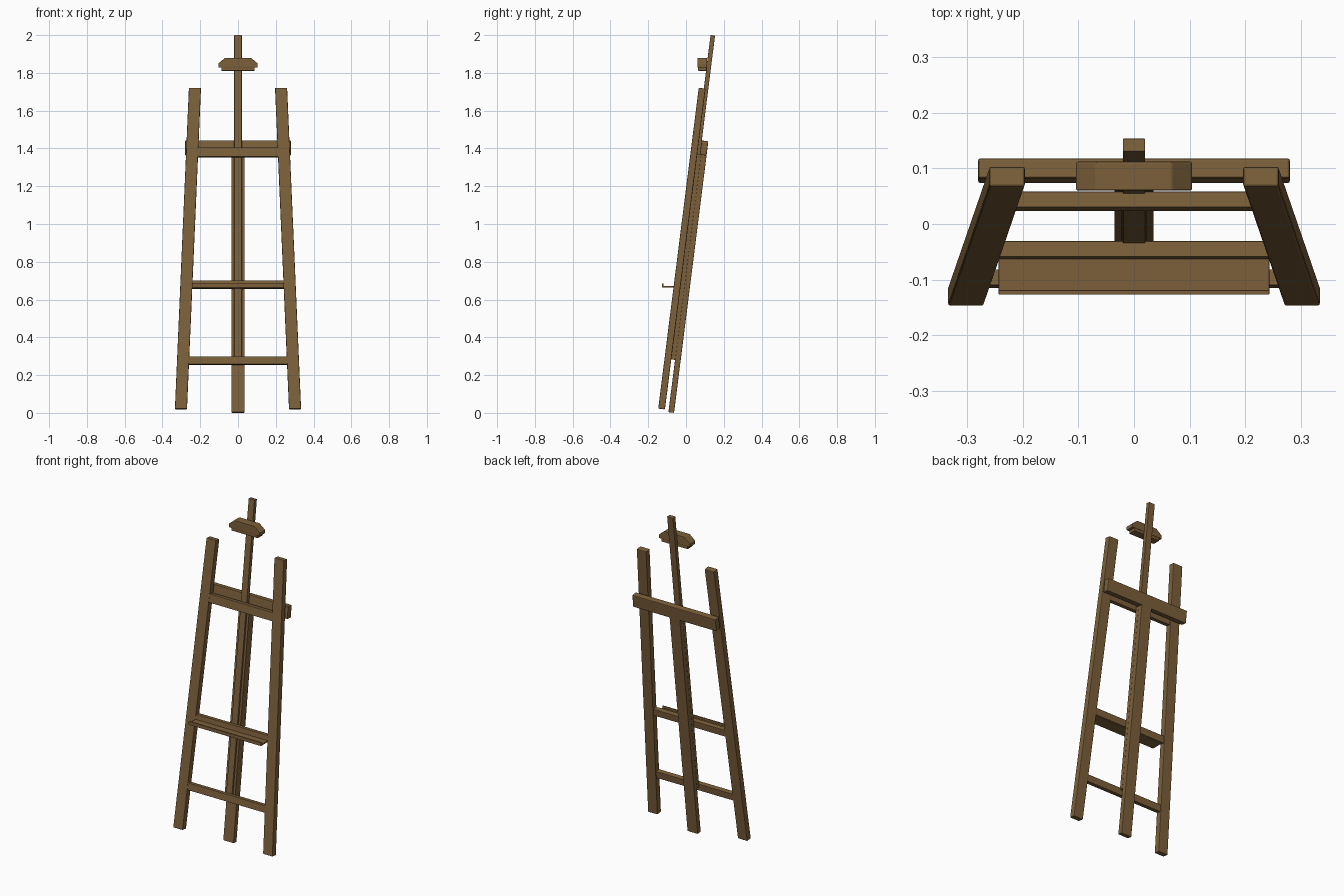
import bpy, math

cube = bpy.data.objects.get("Cube")
if cube:
    bpy.data.objects.remove(cube, do_unlink=True)

LEAN = math.radians(7.2)   # the whole frame leans back
BASE_Y = -0.15

wood = bpy.data.materials.new("brown_wood")
wood.use_nodes = True
colour = (0.2, 0.117, 0.043, 1)
wood.diffuse_color = colour
bsdf = wood.node_tree.nodes["Principled BSDF"]
bsdf.inputs["Base Color"].default_value = colour
bsdf.inputs["Roughness"].default_value = 0.8


def extrude(name, outline, front, back, leaning=True, bevel=0.003):
    """Extrude an x-z outline (counter-clockwise from the front) in depth."""
    n = len(outline)
    verts = [(x, y, z) for y in (front, back) for x, z in outline]
    faces = [list(range(n)), list(range(2 * n - 1, n - 1, -1))]
    faces += [[i, i + n, (i + 1) % n + n, (i + 1) % n] for i in range(n)]
    mesh = bpy.data.meshes.new(name)
    mesh.from_pydata(verts, [], faces)
    mesh.materials.append(wood)
    obj = bpy.data.objects.new(name, mesh)
    bpy.context.collection.objects.link(obj)
    if leaning:
        obj.rotation_euler.x = -LEAN
        obj.location.y = BASE_Y
    if bevel:
        mod = obj.modifiers.new("soft_edges", "BEVEL")
        mod.width = bevel
        mod.segments = 2
    return obj


def board(name, x0, x1, z0, z1, front, back, **options):
    outline = [(x0, z0), (x1, z0), (x1, z1), (x0, z1)]
    return extrude(name, outline, front, back, **options)


# Front legs, drawing together towards the top
FOOT, TIP, HALF = 0.302, 0.228, 0.032
LOW, HIGH = 0.023, 1.735
for side, label in ((1, "left"), (-1, "right")):
    foot, tip = side * FOOT, side * TIP
    extrude(label + "_leg", [(foot - HALF, LOW), (foot + HALF, LOW),
                             (tip + HALF, HIGH), (tip - HALF, HIGH)], 0, 0.036, bevel=0.004)

# Crossbars let in between the legs
for name, z0, z1 in (("lower_crossbar", 0.26, 0.302),
                     ("middle_crossbar", 0.666, 0.708),
                     ("upper_crossbar", 1.367, 1.418)):
    reach = FOOT + (TIP - FOOT) * z0 / HIGH - 0.01
    board(name, -reach, reach, z0, z1, 0.002, 0.031, bevel=0.002)

# Board across the back of the legs
board("back_crossbar", -0.28, 0.28, 1.384, 1.46, 0.05, 0.086, bevel=0.004)

# Rear post, its guide rails and the sliding mast
board("rear_post", -0.035, 0.035, 0.011, 1.39, 0.056, 0.086)
for side, label in ((1, "left"), (-1, "right")):
    x0, x1 = sorted((side * 0.021, side * 0.035))
    board(label + "_guide_rail", x0, x1, 0.29, 1.385, 0.036, 0.057, bevel=0.001)
board("mast", -0.02, 0.02, 0.29, 2.02, 0.027, 0.051, bevel=0.002)

# Tray with a raised lip
board("tray", -0.243, 0.243, 0.663, 0.672, -0.127, -0.055, leaning=False, bevel=0.001)
board("tray_lip", -0.243, 0.243, 0.664, 0.684, -0.127, -0.119, leaning=False, bevel=0.001)

# Sliding top clamp with sloped shoulders and a plate below
extrude("clamp_block", [(-0.104, 1.828), (0.104, 1.828), (0.104, 1.85),
                        (0.068, 1.88), (-0.068, 1.88), (-0.104, 1.85)],
        0.06, 0.112, leaning=False)
board("clamp_plate", -0.088, 0.088, 1.811, 1.83, 0.064, 0.11, leaning=False, bevel=0.002)
